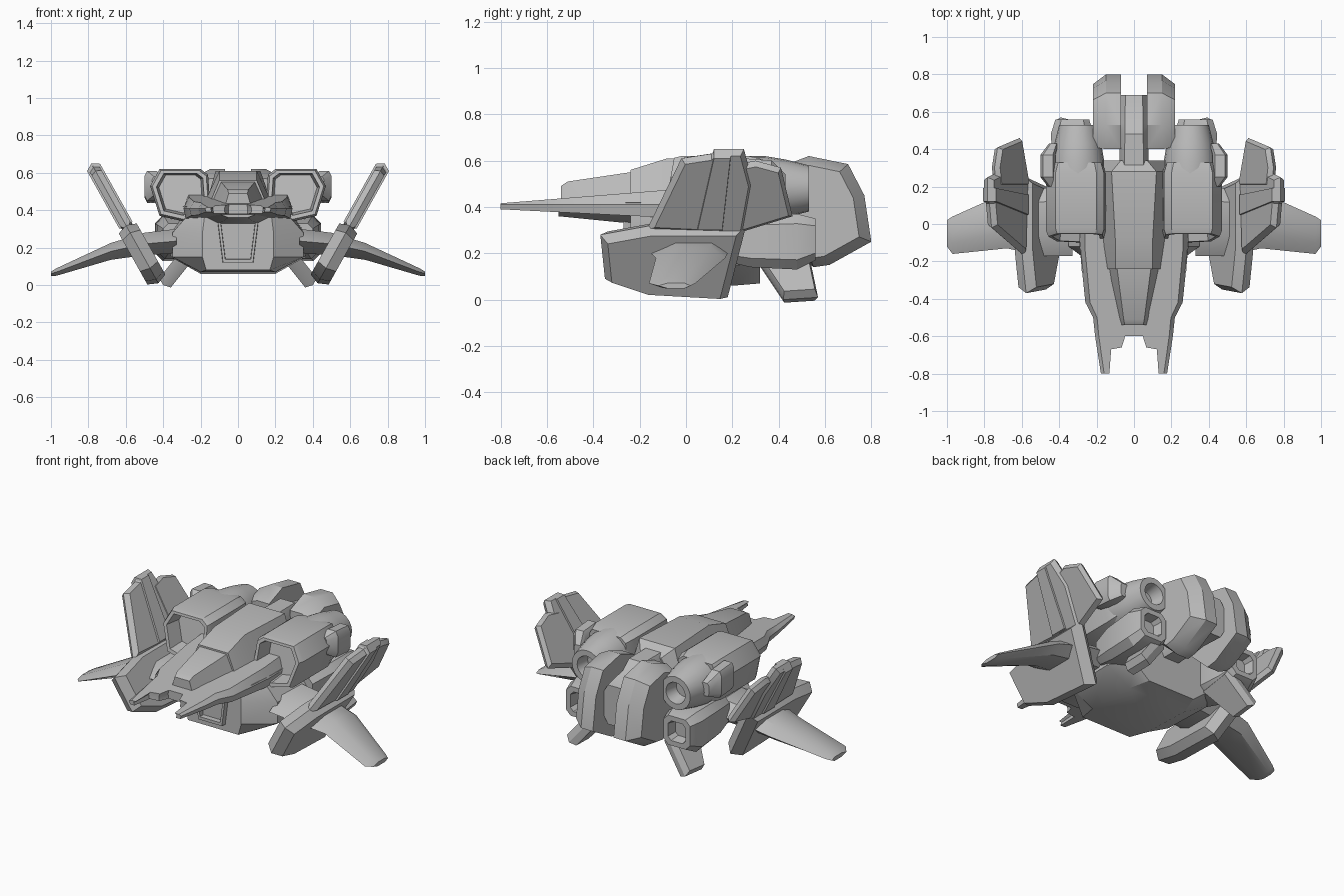
import bpy
import bmesh
import math
from mathutils import Vector

cube = bpy.data.objects.get("Cube")
if cube:
    bpy.data.objects.remove(cube, do_unlink=True)

grey = bpy.data.materials.new("hull_grey")
grey.use_nodes = True
grey.diffuse_color = (.5, .5, .5, 1)
grey.node_tree.nodes["Principled BSDF"].inputs["Base Color"].default_value = (.5, .5, .5, 1)


def finish(name, bm, mirrored):
    """Turn a bmesh into a shaded object, optionally mirrored across x."""
    bmesh.ops.recalc_face_normals(bm, faces=bm.faces[:])
    mesh = bpy.data.meshes.new(name)
    bm.to_mesh(mesh)
    bm.free()
    mesh.materials.append(grey)
    obj = bpy.data.objects.new(name, mesh)
    bpy.context.collection.objects.link(obj)
    if mirrored:
        modifier = obj.modifiers.new("Mirror", "MIRROR")
        modifier.use_axis = (True, False, False)
        modifier.use_mirror_merge = False
    bpy.ops.object.select_all(action="DESELECT")
    bpy.context.view_layer.objects.active = obj
    obj.select_set(True)
    bpy.ops.object.shade_smooth_by_angle(angle=math.radians(30))
    return obj


def loft(name, rings, mirrored=True):
    """Skin a list of equal-length point rings and cap both ends."""
    bm = bmesh.new()
    rows = [[bm.verts.new(point) for point in ring] for ring in rings]
    for row, following in zip(rows, rows[1:]):
        for i in range(len(row)):
            j = (i + 1) % len(row)
            bm.faces.new((row[i], row[j], following[j], following[i]))
    bm.faces.new(rows[0])
    bm.faces.new(rows[-1])
    return finish(name, bm, mirrored)


def scaled(ring, factor, shift=(0, 0, 0)):
    """Copy a ring, shrunk about its centre and moved."""
    ring = [Vector(point) for point in ring]
    centre = sum(ring, Vector()) / len(ring)
    return [centre + (point - centre) * factor + Vector(shift) for point in ring]


def trapezoid(y, bottom, top, low_width, top_width):
    """Cross-section centred on x = 0."""
    return [(-low_width, y, bottom), (low_width, y, bottom),
            (top_width, y, top), (-top_width, y, top)]


def chamfered(y, x, z, width, height, cut=.35):
    """Eight-sided cross-section facing along y."""
    a, b = width * (1 - cut), height * (1 - cut)
    corners = [(a, height), (width, b), (width, -b), (a, -height),
               (-a, -height), (-width, -b), (-width, b), (-a, height)]
    return [(x + dx, y, z + dz) for dx, dz in corners]


def leaning_plate(name, outline, foot, lean, thickness, shrink=.88):
    """Bevelled plate drawn in y and z, leaning outwards with height."""
    ring = [(foot + lean * z, y, z) for y, z in outline]
    side = Vector((1, 0, -lean)).normalized() * thickness
    return loft(name, [scaled(ring, shrink, -side), ring, scaled(ring, shrink, side)])


def turned(name, x, z, profile, sides=20):
    """Round body about a line along y from (y, radius) pairs."""
    angles = [math.tau * i / sides for i in range(sides)]
    return loft(name, [[(x + radius * math.cos(a), y, z + radius * math.sin(a))
                        for a in angles] for y, radius in profile])


# Forked nose deck: half outline given a sloping top and bottom
deck_outline = [(0, -.6), (.05, -.6), (.07, -.66), (.13, -.67), (.14, -.8), (.17, -.8),
                (.2, -.6), (.21, -.5), (.25, -.42), (.28, -.12), (.28, .1), (0, .1)]
loft("nose_deck", [
    [(x, y, .35 - .05 * y) for x, y in deck_outline],
    [(x * 1.04, y, .41) for x, y in deck_outline],
    [(x * .94, y, .48 + .08 * y) for x, y in deck_outline],
])

# Keel wedge below the deck, and the dark-mouthed chin
loft("nose_keel", [trapezoid(-.55, .36, .4, .05, .15),
                   trapezoid(-.25, .33, .42, .1, .28),
                   trapezoid(.1, .3, .42, .12, .3)], False)
chin = trapezoid(-.27, .12, .36, .08, .11)
loft("chin_intake", [scaled(chin, .8, (0, .1, 0)), scaled(chin, .85), chin,
                     trapezoid(.05, .12, .36, .1, .13)], False)

# Canopy and dorsal fuselage
canopy = [trapezoid(-.54, .42, .49, .07, .05), trapezoid(-.51, .42, .51, .08, .055),
          trapezoid(-.24, .44, .55, .14, .09)]
loft("canopy", canopy, False)
loft("dorsal_fuselage", [trapezoid(-.24, .44, .56, .15, .1),
                         trapezoid(-.08, .44, .61, .18, .1),
                         trapezoid(.28, .4, .61, .18, .12),
                         trapezoid(.34, .4, .56, .16, .07)], False)
loft("tail_spine", [chamfered(.25, 0, .42, .08, .16),
                    chamfered(.48, 0, .42, .075, .16),
                    chamfered(.54, 0, .4, .075, .13),
                    chamfered(.69, 0, .38, .07, .12)], False)


# Faceted lower hull with a flat belly
def hull_section(y, bottom, belly, waist, shoulder):
    half = [(belly, bottom), (waist, .15), (waist, .28), (shoulder, .36)]
    return [(x, y, z) for x, z in half] + [(-x, y, z) for x, z in reversed(half)]


loft("lower_hull", [hull_section(-.24, .08, .17, .19, .18),
                    hull_section(-.12, .07, .2, .35, .28),
                    hull_section(.2, .06, .2, .36, .3),
                    hull_section(.32, .07, .16, .26, .25)], False)

# Engine blocks with raked, recessed intakes
engine_shape = [(.16, .59), (.2, .62), (.42, .62), (.47, .53),
                (.42, .37), (.29, .34), (.15, .45)]
mouth = [(x, -.05 - .18 * (.62 - z), z) for x, z in engine_shape]
shoulder = [(x, .27, z) for x, z in engine_shape]
loft("engine_block", [scaled(mouth, .72, (0, .1, 0)), scaled(mouth, .8), scaled(mouth, .93),
                      scaled(mouth, 1, (0, .03, 0)), shoulder,
                      scaled(shoulder, .88, (0, .06, 0))])

# Rounded rear nacelles ending in open nozzles
turned("nacelle", .3, .48, [(.25, .14), (.34, .14), (.43, .125), (.53, .1),
                            (.53, .065), (.45, .05)])
loft("engine_side_pod", [chamfered(.2, .43, .53, .03, .05),
                         chamfered(.25, .46, .53, .04, .08),
                         chamfered(.37, .46, .52, .04, .08),
                         chamfered(.43, .43, .5, .025, .04)])

# Twin tail booms
boom = [(.4, .57), (.53, .62), (.7, .585), (.77, .45), (.8, .25),
        (.62, .15), (.55, .14), (.4, .28)]
inner_side = [(.07, y, z) for y, z in boom]
loft("tail_boom", [inner_side, scaled(inner_side, 1, (.08, 0, 0)),
                   scaled(inner_side, .84, (.15, -.02, 0))])

# Lower thrusters with splayed landing fins
loft("lower_thruster", [chamfered(.15, .32, .25, .08, .08),
                        chamfered(.28, .32, .25, .11, .11),
                        chamfered(.48, .33, .25, .115, .12),
                        chamfered(.56, .33, .26, .09, .09),
                        chamfered(.56, .33, .26, .06, .06),
                        chamfered(.5, .33, .26, .05, .05)])
leaning_plate("landing_fin", [(.3, .18), (.42, 0), (.57, .01), (.53, .2)], .4, -.8, .04)

# Outboard shields: lower pod, tall fin, raised rib and rear flap
leaning_plate("shield_pod", [(-.37, .28), (-.35, .09), (-.17, .03), (.18, .01),
                             (.26, .32), (-.15, .32)], .42, .56, .055)
leaning_plate("shield_fin", [(-.17, .3), (-.02, .61), (.11, .63), (.13, .65),
                             (.25, .65), (.29, .5), (.25, .28)], .42, .56, .03)
leaning_plate("shield_rib", [(.04, .3), (.12, .65), (.2, .65), (.16, .3)],
              .42, .56, .04)
leaning_plate("shield_flap", [(.2, .58), (.3, .6), (.41, .57), (.46, .36), (.2, .28)],
              .41, .56, .025)


# Drooping wings running through the shields
def wing_section(x, front, back, middle, thickness):
    chord = back - front
    return [(x, front, middle), (x, front + chord * .3, middle + thickness),
            (x, back - chord * .2, middle + thickness), (x, back, middle),
            (x, back - chord * .2, middle - thickness),
            (x, front + chord * .3, middle - thickness)]


loft("wing", [wing_section(.33, -.17, .2, .235, .065),
              wing_section(.5, -.17, .19, .22, .06),
              wing_section(.68, -.13, .17, .18, .045),
              wing_section(.97, -.16, .04, .07, .02),
              wing_section(1, -.12, .02, .06, .012)])
